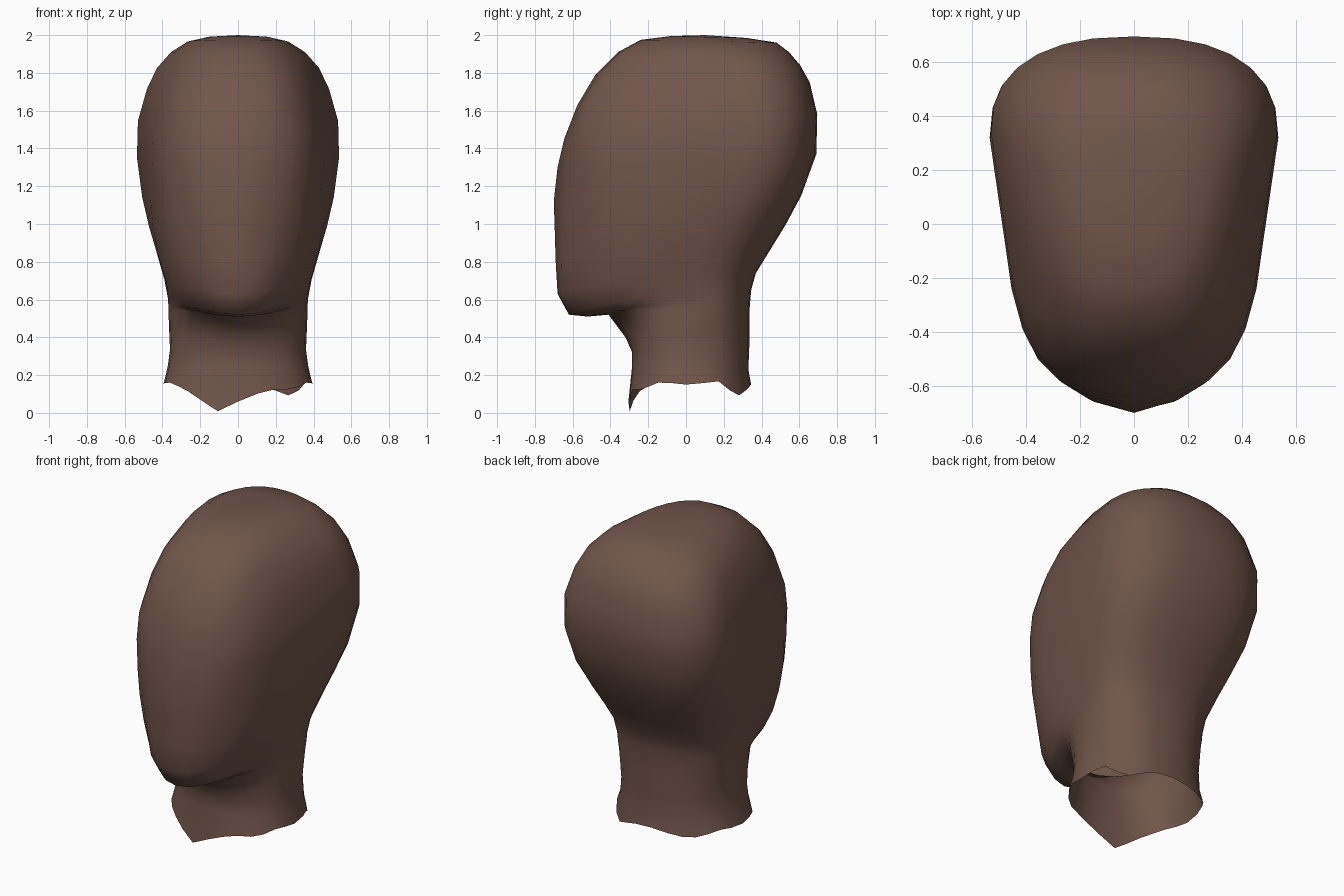
import bpy, bmesh, math

N = 28
# tilted rings: front y, front z, back y, back z, half width, y of widest point, front squareness
RINGS = [
    (-.305, .15, .345, .15, .395, .00, 2.3),   # torn neck edge
    (-.285, .25, .330, .23, .373, .00, 2.3),
    (-.285, .32, .335, .35, .360, .00, 2.3),
    (-.320, .40, .335, .45, .364, .02, 2.2),
    (-.410, .52, .335, .53, .368, .04, 2.0),   # under the jaw
    (-.520, .51, .340, .59, .368, .06, 1.9),
    (-.620, .52, .345, .65, .372, .06, 2.0),   # chin
    (-.680, .63, .370, .74, .390, .05, 2.3),
    (-.690, .80, .450, .87, .430, .08, 2.5),
    (-.695, .97, .530, 1.0, .472, .12, 2.7),
    (-.700, 1.12, .610, 1.15, .507, .22, 2.9),
    (-.680, 1.30, .690, 1.37, .535, .32, 3.0),
    (-.645, 1.45, .695, 1.58, .530, .34, 3.0),
    (-.575, 1.63, .655, 1.75, .482, .30, 2.9),
    (-.480, 1.79, .605, 1.84, .430, .27, 2.8),
    (-.360, 1.91, .545, 1.91, .355, .22, 2.6),  # crown
    (-.240, 1.975, .48, 1.96, .265, .18, 2.3),
    (-.080, 1.995, .32, 1.985, .160, .12, 2.1),
]
# height of the torn edge, going round from the front
TORN = [.06, .11, .13, .12, .16, .16, .15, .16, .17, .08, .11, .14,
        .15, .14, .13, .14, .17, .16, .15, .16, .16, .13, .09, .0]


def gauss(d, s):
    return math.exp(-(d / s) ** 2)


def clip(v):
    return min(1, max(0, v))


def spow(v, p):
    return math.copysign(abs(v) ** p, v)


def torn_height(k):
    t = k * 24 / N
    i = int(t)
    return TORN[i] + (TORN[(i + 1) % 24] - TORN[i]) * (t - i)


def ring_point(ring, k):
    yf, zf, yb, zb, w, ym, nf = ring
    a = 2 * math.pi * k / N
    s, c = math.sin(a), math.cos(a)
    # the nape is squarer than the rest of the back
    n = nf if c > 0 else 2.4 + .3 * gauss(zb - 1.08, .25)
    x = w * spow(s, 2 / n)
    reach = (ym - yf) if c > 0 else (yb - ym)
    y = ym - reach * spow(c, 2 / n)
    z = zf + (zb - zf) * (y - yf) / (yb - yf)
    # skull narrows from the widest point towards the face
    x *= 1 - .09 * clip((ym - y) / .4) * clip((z - .85) / .3)
    if c > 0:
        # muzzle and nose ridge stand proud, eye hollows sink in
        fade = clip((z - .5) / .2) * clip((1.6 - z) / .4)
        y += c * .045 * fade * (1 - math.exp(-(abs(x) / .18) ** 3))
        y += .015 * c * gauss(abs(x) - .2, .09) * gauss(z - 1.22, .2)
        # jaw line rises towards the sides
        z += .65 * x * x * gauss(z - .58, .1) * c
    return x, y, z


# head and neck as one open shell
bm = bmesh.new()
loops = []
for i, ring in enumerate(RINGS):
    loop = []
    for k in range(N):
        x, y, z = ring_point(ring, k)
        if i == 0:
            z = torn_height(k)
        loop.append(bm.verts.new((x, y, z)))
    loops.append(loop)
for lo, hi in zip(loops, loops[1:]):
    for k in range(N):
        j = (k + 1) % N
        bm.faces.new((lo[k], lo[j], hi[j], hi[k]))
top = bm.verts.new((0, .1, 2.0))
for k in range(N):
    bm.faces.new((loops[-1][k], loops[-1][(k + 1) % N], top))
for f in bm.faces:
    f.smooth = True

mesh = bpy.data.meshes.new("head_and_neck")
bm.to_mesh(mesh)
bm.free()
head = bpy.data.objects.new("head_and_neck", mesh)
bpy.context.collection.objects.link(head)

# skin
skin = bpy.data.materials.new("brown skin")
skin.diffuse_color = (.165, .092, .07, 1)
mesh.materials.append(skin)
